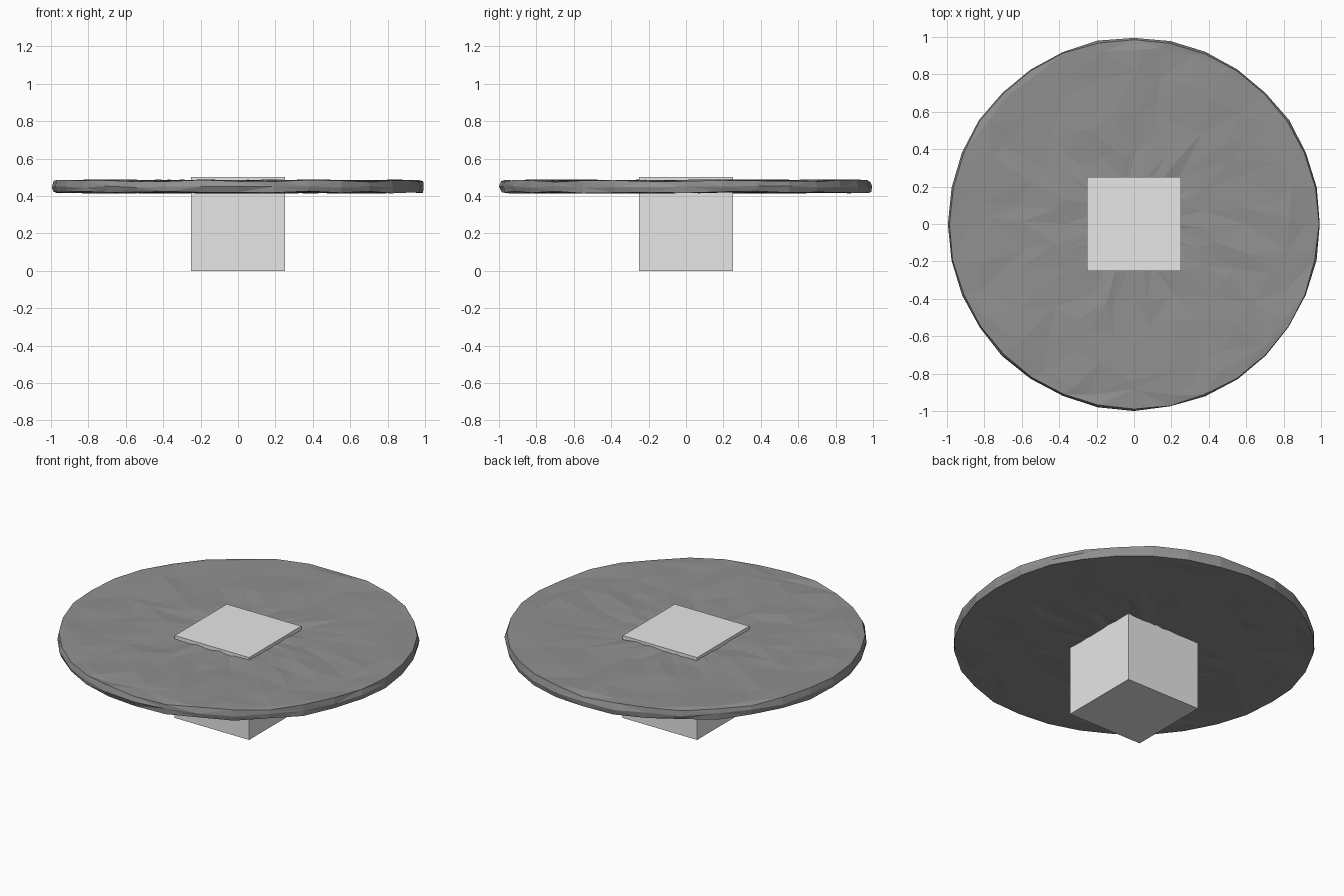
import bpy
import bmesh
import math
import random

random.seed(4)
default = bpy.data.objects.get("Cube")
if default:
    bpy.data.objects.remove(default, do_unlink=True)


def material(name, value):
    mat = bpy.data.materials.new(name)
    mat.use_nodes = True
    colour = (value, value, value, 1)
    mat.diffuse_color = colour
    mat.node_tree.nodes["Principled BSDF"].inputs["Base Color"].default_value = colour
    return mat


def add_object(name, bm, mat):
    bmesh.ops.recalc_face_normals(bm, faces=bm.faces)
    mesh = bpy.data.meshes.new(name)
    bm.to_mesh(mesh)
    bm.free()
    mesh.materials.append(mat)
    obj = bpy.data.objects.new(name, mesh)
    bpy.context.collection.objects.link(obj)


# Square central block
bm = bmesh.new()
bmesh.ops.create_cube(bm, size=0.5)
bmesh.ops.translate(bm, verts=bm.verts, vec=(0, 0, 0.25))
add_object("central_block", bm, material("light grey", 0.8))

# Rough stone disc: concentric rings over the top, down the rim and underneath
SIDES = 32
TOP, BOTTOM, BUMP = 0.482, 0.418, 0.006
radii = [0.2, 0.4, 0.6, 0.8, 0.92]
profile = [(r, TOP) for r in radii] + [(0.99, TOP - 0.002), (0.998, 0.45), (0.99, BOTTOM + 0.002)]
profile += [(r, BOTTOM) for r in reversed(radii)]

bm = bmesh.new()
rings = []
for radius, height in profile:
    rim = radius > 0.95
    ring = []
    for i in range(SIDES):
        wobble = 0 if rim else random.uniform(-0.06, 0.06)
        angle = math.tau * i / SIDES + wobble
        r = radius + (random.uniform(-0.006, 0.002) if rim else random.uniform(-0.05, 0.05))
        z = height + random.uniform(-BUMP, BUMP)
        ring.append(bm.verts.new((r * math.cos(angle), r * math.sin(angle), z)))
    rings.append(ring)
for a, b in zip(rings, rings[1:]):
    for i in range(SIDES):
        j = (i + 1) % SIDES
        bm.faces.new((a[i], a[j], b[j], b[i]))
for ring, z in ((rings[0], TOP), (rings[-1], BOTTOM)):
    centre = bm.verts.new((0, 0, z))
    for i in range(SIDES):
        bm.faces.new((ring[i], ring[(i + 1) % SIDES], centre))
bmesh.ops.triangulate(bm, faces=bm.faces)
add_object("stone_disc", bm, material("dark grey", 0.28))
